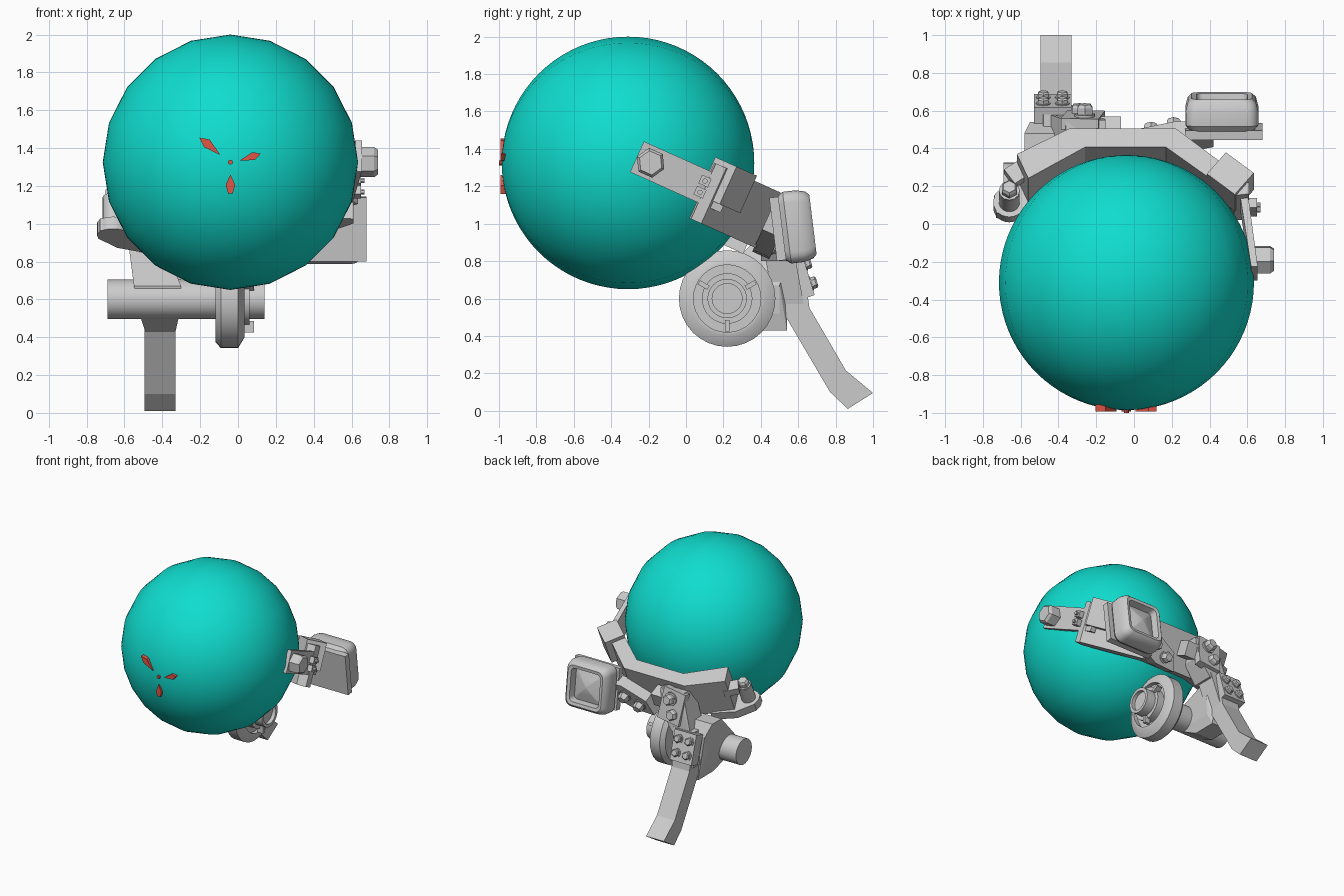
import bpy, bmesh
from math import radians, sin, cos, pi
from mathutils import Matrix, Vector

if "Cube" in bpy.data.objects:
    bpy.data.objects.remove(bpy.data.objects["Cube"])

T = lambda x, y, z: Matrix.Translation((x, y, z))
R = lambda deg, ax: Matrix.Rotation(radians(deg), 4, ax)
I = Matrix.Identity(4)
TO_Y = R(-90, 'X')
BAND = T(-.04, -.31, 1.325) @ R(-24.2, 'X')   # tilted frame of the clamp


def material(name, rgb):
    m = bpy.data.materials.new(name)
    m.diffuse_color = (*rgb, 1)
    m.use_nodes = True
    m.node_tree.nodes["Principled BSDF"].inputs["Base Color"].default_value = m.diffuse_color
    return m


TEAL = material("teal", (.005, .72, .62))
RED = material("red", (.75, .09, .06))


def finish(name, bm, M=I, mat=None, smooth=0):
    bm.transform(M)
    bmesh.ops.recalc_face_normals(bm, faces=bm.faces)
    me = bpy.data.meshes.new(name)
    bm.to_mesh(me)
    bm.free()
    if smooth:
        me.shade_smooth()
        me.set_sharp_from_angle(angle=radians(smooth))
    if mat:
        me.materials.append(mat)
    ob = bpy.data.objects.new(name, me)
    bpy.context.collection.objects.link(ob)
    return ob


def box(name, size, M):
    bm = bmesh.new()
    bmesh.ops.create_cube(bm, size=1, matrix=Matrix.Diagonal((*size, 1)))
    finish(name, bm, M)


def cyl(name, r, h, M, seg=24, r2=None, mat=None):
    """Cylinder from the origin of M along its z axis."""
    bm = bmesh.new()
    bmesh.ops.create_cone(bm, cap_ends=True, segments=seg, radius1=r,
                          radius2=r if r2 is None else r2, depth=h, matrix=T(0, 0, h / 2))
    finish(name, bm, M, mat, 40 if seg > 8 else 0)


def bolt(name, r, h, M):
    """Washer and chamfered hex head along z."""
    cyl(name + "_washer", r * 1.2, h * .2, M, 12)
    cyl(name + "_head", r, h * .75, M, 6)
    cyl(name + "_tip", r, h * .25, M @ T(0, 0, h * .75), 6, r * .75)


def prism(name, pts, lo, hi, M=I, mat=None):
    """Outline in local xy, extruded from z=lo to z=hi."""
    bm = bmesh.new()
    f = bm.faces.new([bm.verts.new((x, y, lo)) for x, y in pts])
    ext = bmesh.ops.extrude_face_region(bm, geom=[f])
    bmesh.ops.translate(bm, vec=(0, 0, hi - lo),
                        verts=[v for v in ext['geom'] if isinstance(v, bmesh.types.BMVert)])
    finish(name, bm, M, mat)


def hull(name, slabs, M=I):
    """Convex solid through rectangles given as x0, x1, y0, y1, z."""
    bm = bmesh.new()
    for x0, x1, y0, y1, z in slabs:
        for p in ((x0, y0, z), (x1, y0, z), (x0, y1, z), (x1, y1, z)):
            bm.verts.new(p)
    bmesh.ops.convex_hull(bm, input=bm.verts)
    finish(name, bm, M)


def loft(name, loops, M, smooth=35):
    """Skin a list of closed loops, capping both ends."""
    bm = bmesh.new()
    vs = [[bm.verts.new(p) for p in l] for l in loops]
    n = len(vs[0])
    for a, b in zip(vs, vs[1:]):
        for i in range(n):
            bm.faces.new((a[i], a[(i + 1) % n], b[(i + 1) % n], b[i]))
    bm.faces.new(vs[0])
    bm.faces.new(vs[-1])
    finish(name, bm, M, None, smooth)


def ring(r, z, n=32):
    return [(r * cos(2 * pi * i / n), r * sin(2 * pi * i / n), z) for i in range(n)]


def rounded(half, corner, z, n=4):
    pts = []
    for q, (sx, sy) in enumerate(((1, 1), (-1, 1), (-1, -1), (1, -1))):
        for i in range(n + 1):
            a = (q + i / n) * pi / 2
            pts.append((sx * (half - corner) + corner * cos(a),
                        sy * (half - corner) + corner * sin(a), z))
    return pts


# Big ball
bm = bmesh.new()
bmesh.ops.create_uvsphere(bm, u_segments=20, v_segments=40, radius=.675)
finish("ball", bm, T(-.04, -.31, 1.325) @ R(90, 'X'), TEAL, 60)

# Red front marking: dot and three blades
FRONT = T(-.04, 0, 1.325) @ R(90, 'X')
cyl("mark_dot", .013, .03, FRONT @ T(0, 0, .97), 8, mat=RED)
blades = [[(0, -.065), (.025, -.12), (.012, -.165), (-.012, -.165), (-.025, -.12)],
          [(.048, .008), (.116, .053), (.16, .045), (.13, .012)],
          [(-.053, .037), (-.14, .08), (-.165, .13), (-.11, .12)]]
for i, b in enumerate(blades):
    prism(f"mark_blade_{i}", b, .955, .992, FRONT, RED)

# Faceted clamp band behind the ball
prism("clamp_band", [(-.58, .66), (-.30, .81), (.26, .81), (.65, .49), (.65, .43), (.57, .42),
                     (.21, .70), (-.22, .70), (-.52, .52)], -.135, .19, BAND)

# Right arm with hex knob
prism("right_arm", [(.585, .56), (.66, .03), (.695, .03), (.63, .56)], -.04, .14, BAND)
cyl("right_knob", .08, .085, BAND @ T(.675, .11, .05) @ R(90, 'Y'), 6)
cyl("right_knob_tip", .08, .02, BAND @ T(.76, .11, .05) @ R(90, 'Y'), 6, .065)
box("right_clamp", (.19, .16, .22), BAND @ T(.55, .535, .11) @ R(-39, 'Z'))
for z in (.015, .08):
    box("arm_clip", (.05, .055, .05), BAND @ T(.665, .415, z))
    cyl("arm_clip_pin", .014, .03, BAND @ T(.68, .415, z) @ R(90, 'Y'), 8)

# Left pivot on a lower plate
prism("left_plate", [(-.42, .76), (-.60, .68), (-.70, .56), (-.69, .46), (-.60, .44), (-.50, .54)],
      -.19, -.12, BAND)
P = BAND @ T(-.62, .52, 0)
cyl("left_pivot_disc", .085, .07, P @ T(0, 0, -.19))
cyl("left_pivot_post", .055, .14, P @ T(0, 0, -.12))
bolt("left_pivot_bolt", .046, .06, P @ T(0, 0, .02))
box("left_tab", (.12, .10, .06), BAND @ T(-.57, .61, .06) @ R(35, 'Z'))

# Square lamp: rounded housing with recessed pyramid lens, and back plate
LAMP = T(.465, .51, .975) @ R(7, 'X') @ TO_Y
loft("lamp_housing", [rounded(h, c, z) for h, c, z in (
    (.17, .05, 0), (.193, .06, .03), (.193, .06, .10), (.18, .055, .15), (.16, .05, .17),
    (.135, .035, .165), (.125, .025, .11), (.06, .012, .135), (.01, .002, .15))], LAMP)
box("lamp_back_plate", (.41, .34, .05), LAMP @ T(.01, 0, -.02))
prism("lamp_bracket", [(.02, -.16), (.20, -.15), (.46, -.03), (.46, .08), (.26, .08), (.06, -.02)],
      -.90, -.80, BAND @ R(90, 'X'))
for x, z in ((.13, -.08), (.25, -.02)):
    bolt("lamp_bracket_bolt", .042, .06, BAND @ T(x, .895, z) @ TO_Y)

# Column from the band down to the leg
hull("column_upper", [(-.36, -.15, .40, .55, 1.12), (-.38, -.17, .40, .57, .95),
                      (-.45, -.27, .40, .58, .80)])
hull("column_lower", [(-.48, -.28, .42, .58, .84), (-.51, -.33, .47, .63, .57)])
box("column_pad", (.20, .06, .26), T(-.27, .55, 1.0) @ R(10, 'X') @ R(-8, 'Y'))
box("column_side_block", (.16, .12, .12), T(-.15, .49, 1.02) @ R(-24, 'X'))
for x, z in ((-.26, 1.06), (-.29, .94)):
    bolt("column_bolt", .045, .065, T(x, .57, z) @ R(10, 'X') @ TO_Y)
PLATE = T(-.43, .61, .72) @ R(17, 'X')
box("joint_plate", (.20, .09, .24), PLATE)
for x in (-.05, .05):
    for z in (-.055, .055):
        bolt("joint_bolt", .032, .035, PLATE @ T(x, .043, z) @ TO_Y)

# Bent leg with angled foot, extruded sideways
prism("leg", [(.48, .62), (.65, .62), (.66, .55), (.855, .215), (1.0, .095), (.865, .01),
              (.77, .10), (.50, .56)], -.495, -.33,
      Matrix(((0, 0, 1, 0), (1, 0, 0, 0), (0, 1, 0, 0), (0, 0, 0, 1))))

# Axle block, axle and wheel
hull("axle_block", [(-.58, -.40, .36, .48, .90), (-.55, -.36, .28, .54, .80),
                    (-.55, -.30, .13, .50, .67), (-.52, -.31, .16, .50, .52),
                    (-.49, -.33, .34, .54, .43)])
AXLE = T(0, .22, .6) @ R(90, 'Y')
loft("axle", [ring(r, x) for r, x in ((.105, -.69), (.105, .14), (.08, .14), (.08, .11))], AXLE)
loft("wheel", [ring(r, x) for r, x in (
    (.19, -.12), (.225, -.12), (.258, -.09), (.258, 0), (.20, .035), (.18, .035),
    (.18, 0), (.135, 0), (.135, .06), (.10, .06))], AXLE)
for a in (30, 150, 270):
    box("wheel_tab", (.05, .025, .06), T(.06, .22, .6) @ R(a, 'X') @ T(0, .145, 0) @ R(90, 'X'))
